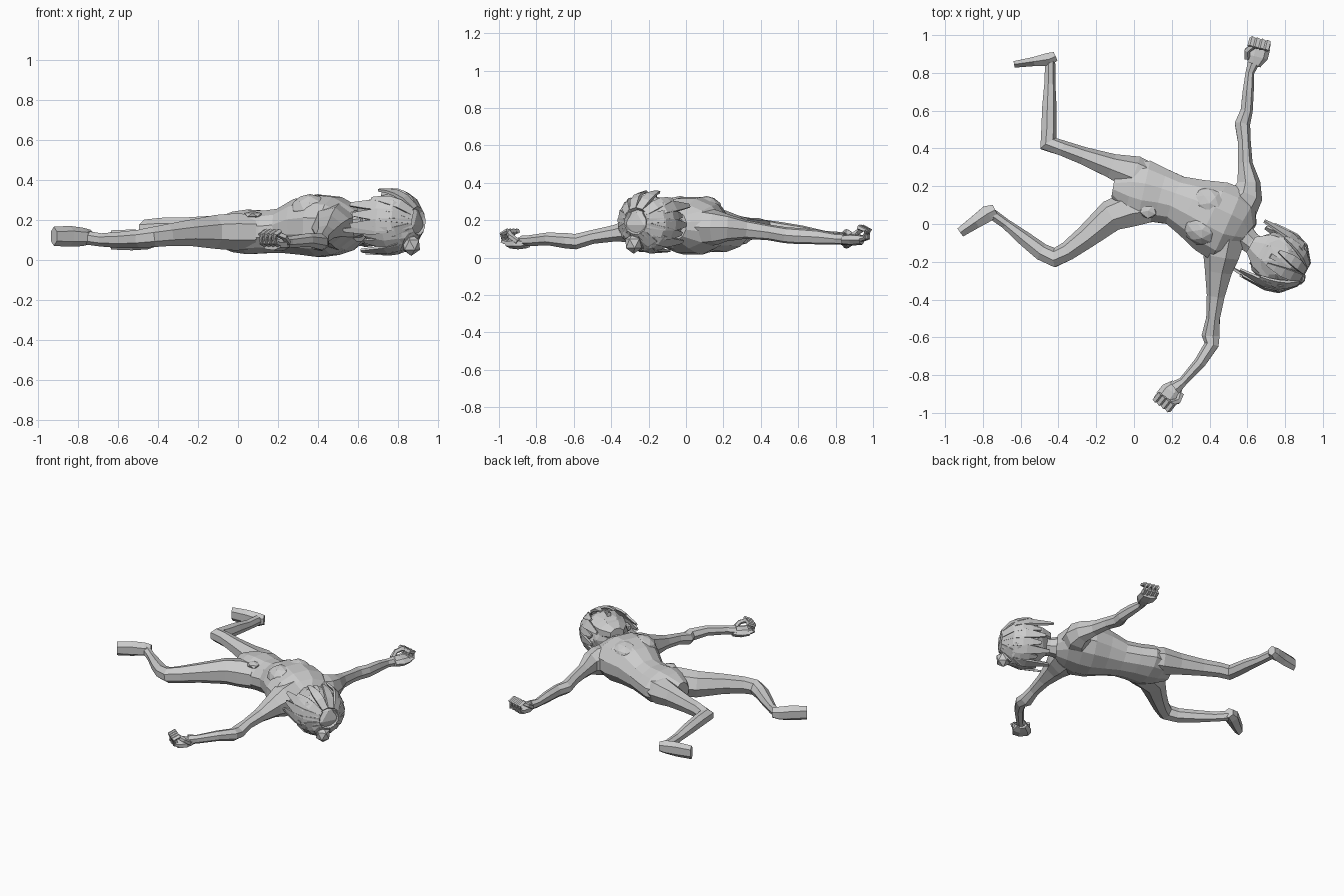
import bpy, bmesh, math, random
from mathutils import Vector, Matrix

random.seed(4)
UP = Vector((0, 0, 1))


def mesh_object(name, bm):
    bmesh.ops.recalc_face_normals(bm, faces=bm.faces)
    me = bpy.data.meshes.new(name)
    bm.to_mesh(me)
    bm.free()
    ob = bpy.data.objects.new(name, me)
    bpy.context.collection.objects.link(ob)
    return ob


def loft(name, stations, sides=7, ups=None):
    """Faceted tube; each station is x, y, z, half width, half depth."""
    bm = bmesh.new()
    pts = [Vector(s[:3]) for s in stations]
    rings = []
    for i, s in enumerate(stations):
        a = (pts[i] - pts[max(i - 1, 0)]).normalized()
        b = (pts[min(i + 1, len(pts) - 1)] - pts[i]).normalized()
        t = (a + b).normalized()
        side = (ups[i] if ups else UP).cross(t).normalized()
        depth = t.cross(side).normalized()
        ring = []
        for k in range(sides):
            ang = 2 * math.pi * (k + 0.5) / sides
            ring.append(bm.verts.new(pts[i] + side * s[3] * math.cos(ang) + depth * s[4] * math.sin(ang)))
        rings.append(ring)
    for r, q in zip(rings, rings[1:]):
        for k in range(sides):
            n = (k + 1) % sides
            bm.faces.new((r[k], r[n], q[n], q[k]))
    bm.faces.new(rings[0])
    bm.faces.new(rings[-1])
    return mesh_object(name, bm)


def blob(name, centre, radii, turn=0.0, subdiv=2, jitter=0.0):
    bm = bmesh.new()
    bmesh.ops.create_icosphere(bm, subdivisions=subdiv, radius=1)
    for v in bm.verts:
        v.co *= 1 + random.uniform(-jitter, jitter)
    bm.transform(Matrix.Translation(centre) @ Matrix.Rotation(turn, 4, 'Z') @ Matrix.Diagonal((*radii, 1)))
    return mesh_object(name, bm)


# Torso, from crotch to neck
loft("torso", [
    (-0.11, 0.20, 0.14, 0.06, 0.07),
    (-0.02, 0.185, 0.14, 0.15, 0.105),
    (0.05, 0.17, 0.14, 0.175, 0.115),
    (0.14, 0.15, 0.14, 0.15, 0.11),
    (0.22, 0.125, 0.145, 0.137, 0.115),
    (0.31, 0.085, 0.165, 0.165, 0.145),
    (0.41, 0.04, 0.17, 0.205, 0.16),
    (0.49, 0.00, 0.17, 0.215, 0.15),
    (0.555, -0.025, 0.165, 0.18, 0.12),
    (0.60, -0.06, 0.17, 0.08, 0.08)], 12)
loft("neck", [(0.55, -0.04, 0.17, 0.08, 0.08), (0.62, -0.10, 0.18, 0.06, 0.06),
              (0.72, -0.17, 0.19, 0.065, 0.07)], 8)
for n, c in enumerate([(0.40, 0.11, 0.25), (0.36, -0.03, 0.25)]):
    blob("chest_%d" % n, c, (0.10, 0.085, 0.08), -0.4, 2, 0.02)
blob("belt_plate", (0.075, 0.07, 0.225), (0.05, 0.045, 0.02), -0.4, 1)

# Legs and feet
loft("left_leg", [
    (0.12, 0.22, 0.145, 0.08, 0.075), (0.0, 0.265, 0.145, 0.097, 0.09),
    (-0.12, 0.305, 0.15, 0.068, 0.073), (-0.27, 0.36, 0.155, 0.049, 0.058),
    (-0.38, 0.40, 0.16, 0.043, 0.052), (-0.455, 0.425, 0.155, 0.053, 0.048),
    (-0.452, 0.50, 0.145, 0.043, 0.047), (-0.45, 0.62, 0.13, 0.04, 0.042),
    (-0.447, 0.74, 0.11, 0.031, 0.034), (-0.445, 0.86, 0.10, 0.028, 0.035)])
loft("left_foot", [
    (-0.415, 0.888, 0.10, 0.028, 0.035), (-0.45, 0.872, 0.10, 0.04, 0.047),
    (-0.53, 0.86, 0.10, 0.028, 0.052), (-0.635, 0.845, 0.10, 0.02, 0.048)], 6)
loft("right_leg", [
    (0.08, 0.09, 0.14, 0.09, 0.09), (-0.02, 0.075, 0.14, 0.10, 0.095),
    (-0.12, 0.04, 0.14, 0.088, 0.087), (-0.25, -0.07, 0.135, 0.065, 0.067),
    (-0.35, -0.145, 0.125, 0.053, 0.057), (-0.42, -0.18, 0.115, 0.054, 0.052),
    (-0.49, -0.15, 0.105, 0.048, 0.047), (-0.58, -0.08, 0.10, 0.041, 0.042),
    (-0.68, 0.00, 0.10, 0.028, 0.034), (-0.75, 0.05, 0.11, 0.03, 0.035)])
loft("right_foot", [
    (-0.735, 0.075, 0.115, 0.035, 0.035), (-0.775, 0.055, 0.115, 0.05, 0.046),
    (-0.84, 0.01, 0.118, 0.04, 0.052), (-0.92, -0.045, 0.118, 0.03, 0.048)], 6)

# Arms
loft("left_arm", [
    (0.53, 0.07, 0.165, 0.12, 0.11), (0.597, 0.16, 0.16, 0.088, 0.095),
    (0.605, 0.22, 0.16, 0.064, 0.075), (0.588, 0.32, 0.15, 0.04, 0.052),
    (0.582, 0.44, 0.135, 0.036, 0.043), (0.572, 0.53, 0.12, 0.043, 0.044),
    (0.595, 0.60, 0.115, 0.034, 0.044), (0.603, 0.70, 0.11, 0.031, 0.04),
    (0.612, 0.80, 0.10, 0.024, 0.03), (0.63, 0.85, 0.10, 0.032, 0.032)])
loft("right_arm", [
    (0.48, -0.07, 0.165, 0.12, 0.12), (0.465, -0.17, 0.16, 0.10, 0.105),
    (0.45, -0.25, 0.15, 0.076, 0.075), (0.435, -0.38, 0.13, 0.05, 0.045),
    (0.42, -0.50, 0.11, 0.038, 0.038), (0.408, -0.59, 0.085, 0.05, 0.042),
    (0.412, -0.64, 0.09, 0.04, 0.042), (0.35, -0.735, 0.10, 0.033, 0.035),
    (0.26, -0.835, 0.09, 0.025, 0.03), (0.215, -0.87, 0.09, 0.04, 0.03)])

# Hands: palm, four curled fingers and a thumb


def hand(name, wrist, heading):
    d = Vector((math.cos(heading), math.sin(heading), 0))
    s = Vector((-d.y, d.x, 0))
    w = Vector(wrist)

    def tube(part, path, r, h, sides=5):
        loft(name + part, [(*(w + d * a + s * b + UP * c), r, h) for a, b, c in path], sides)
    loft(name + "_palm", [(*(w - d * 0.02), 0.034, 0.026), (*(w + d * 0.03), 0.062, 0.032),
                          (*(w + d * 0.085), 0.062, 0.027)], 7)
    for i in range(4):
        b = (i - 1.5) * 0.028
        tube("_finger_%d" % i, [(0.07, b, 0), (0.11, b, 0.012), (0.118, b, 0.05), (0.075, b, 0.068)], 0.017, 0.015)
    tube("_thumb", [(0.01, 0.045, 0.01), (0.05, 0.055, 0.04), (0.08, 0.03, 0.058)], 0.017, 0.016)


hand("left_hand", (0.64, 0.857, 0.095), math.radians(76))
hand("right_hand", (0.22, -0.865, 0.075), math.radians(232))

# Head with face, lying face up
C = Vector((0.762, -0.19, 0.19))
AX = Vector((0.87, -0.49, 0)).normalized()
SIDE = Vector((-AX.y, AX.x, 0))
turn = math.atan2(AX.y, AX.x)
blob("head", C, (0.16, 0.145, 0.145), turn, 2, 0.02)
loft("jaw", [(*(C + AX * a + UP * z), w, h) for a, z, w, h in
             [(0.0, 0.06, 0.13, 0.07), (-0.1, 0.055, 0.105, 0.06), (-0.165, 0.055, 0.05, 0.04)]], 8)
loft("nose", [(*(C + AX * 0.02 + UP * 0.13), 0.012, 0.012),
              (*(C - AX * 0.045 + UP * 0.14), 0.02, 0.02)], 4)
for sgn in (-1, 1):
    blob("ear", C + SIDE * 0.14 * sgn + UP * 0.02 - AX * 0.03, (0.04, 0.018, 0.03), turn, 1)

# Hair: skull cap, locks around the head axis, fringe and bun
blob("hair_cap", C + AX * 0.022 - UP * 0.015, (0.145, 0.16, 0.145), turn, 2, 0.04)


def lock(name, ang, start, end, out, width):
    pts, ups = [], []
    for i in range(5):
        f = i / 4
        t = start + (end - start) * f
        rad = SIDE * math.sin(ang) * 0.165 + UP * math.cos(ang) * 0.158
        r = math.sqrt(max(1 - t * t, 0.02)) if t > 0 else 1
        p = C + AX * 0.165 * t + rad * (r + out * f * f)
        p.z = max(p.z, 0.018)
        pts.append((*p, width * (1 - 0.6 * f) * (0.7 + 0.6 * math.sin(math.pi * f)), 0.014 * (1 - 0.4 * f)))
        ups.append((rad.normalized() * r + AX * t * 0.8).normalized())
    loft(name, pts, 4, ups)


for i in range(14):
    a = math.radians(58 + i * 244 / 13)
    lock("hair_lock_%d" % i, a, 0.93, random.uniform(-1.0, -0.4), random.uniform(-0.12, 0.06), 0.048)
for i, a in enumerate((-46, -16, 14, 44)):
    lock("fringe_%d" % i, math.radians(a), 0.9, random.uniform(-0.3, 0.1), 0.05, 0.04)
lock("side_strand", math.radians(-105), 0.4, -1.25, -0.02, 0.03)
blob("hair_bun", Vector((0.865, -0.28, 0.075)), (0.05, 0.05, 0.055), turn, 1)
